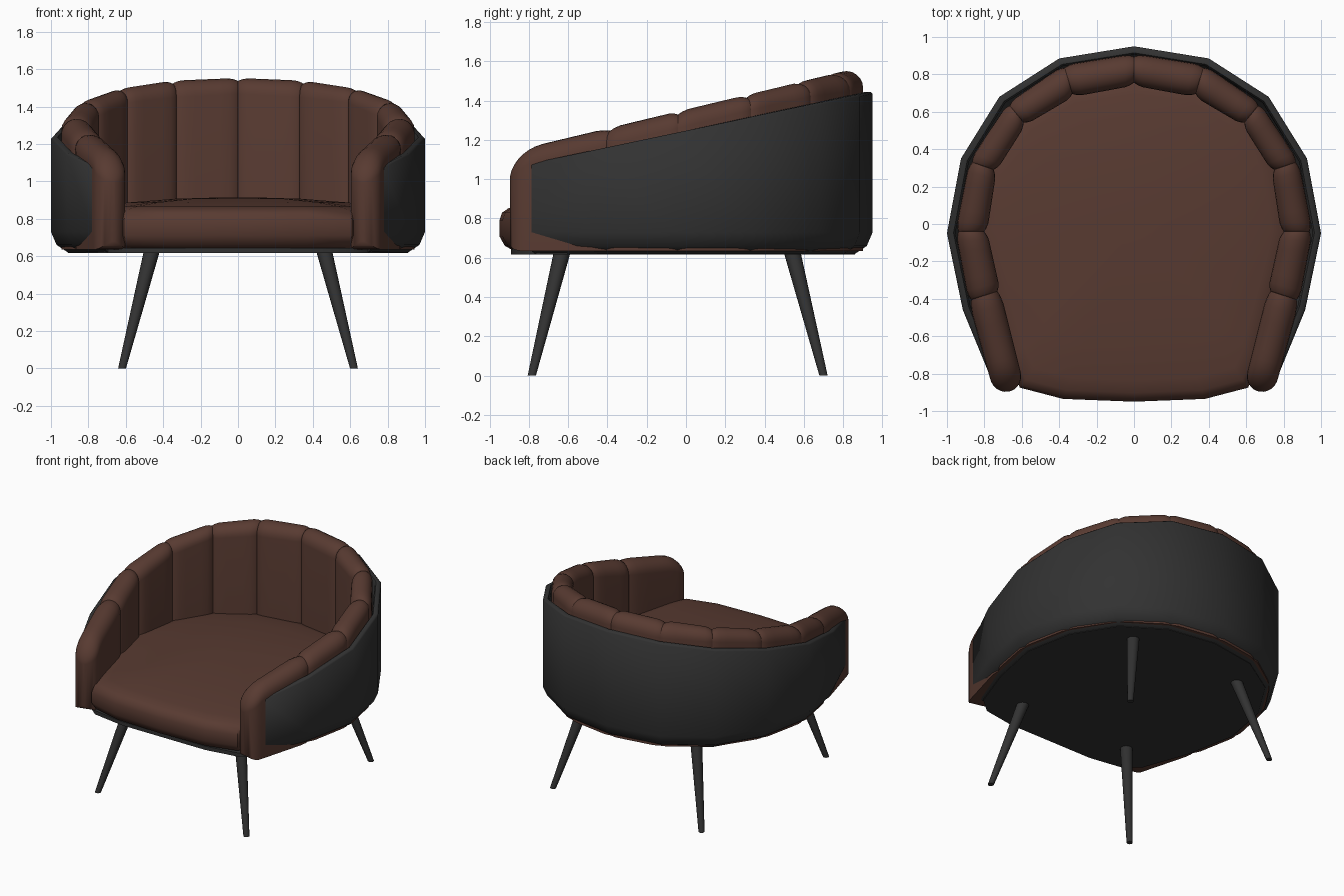
import bpy, bmesh, math
from mathutils import Vector

if "Cube" in bpy.data.objects:
    bpy.data.objects.remove(bpy.data.objects["Cube"])


def material(name, rgb):
    m = bpy.data.materials.new(name)
    m.diffuse_color = (*rgb, 1)
    m.use_nodes = True
    m.node_tree.nodes["Principled BSDF"].inputs["Base Color"].default_value = m.diffuse_color
    return m


BROWN = material("brown leather", (0.098, 0.043, 0.031))
BLACK = material("charcoal shell", (0.032, 0.032, 0.032))


def loft(name, rings, mat, mirror=False, angle=40):
    """Skin closed rings of equal length and cap both ends."""
    bm = bmesh.new()
    rows = [[bm.verts.new(p) for p in r] for r in rings]
    n = len(rows[0])
    for a, b in zip(rows, rows[1:]):
        for i in range(n):
            j = (i + 1) % n
            bm.faces.new((a[i], a[j], b[j], b[i]))
    bm.faces.new(rows[0][::-1])
    bm.faces.new(rows[-1])
    bmesh.ops.recalc_face_normals(bm, faces=bm.faces)
    me = bpy.data.meshes.new(name)
    bm.to_mesh(me)
    bm.free()
    me.materials.append(mat)
    for p in me.polygons:
        p.use_smooth = True
    me.set_sharp_from_angle(angle=math.radians(angle))
    ob = bpy.data.objects.new(name, me)
    bpy.context.collection.objects.link(ob)
    if mirror:
        mod = ob.modifiers.new("mirror", 'MIRROR')
        mod.use_mirror_merge = False
    return ob


def full(half):
    """Right half (back to front) -> whole path, left front to right front."""
    return [(-x, y) for x, y in half[:0:-1]] + half


def inset(p, d):
    v = Vector(p)
    return v * (1 - d / v.length)


# outer shell: wall section swept round the faceted plan
shell_plan = full([(0, 0.95), (0.40, 0.885), (0.72, 0.68), (0.925, 0.35), (1.0, -0.05),
                   (0.915, -0.46), (0.775, -0.80), (0.755, -0.835)])
rings = []
for k, p in enumerate(shell_plan):
    end = k in (0, len(shell_plan) - 1)
    top = 1.445 + 0.2086 * (p[1] - 0.95) - (0.04 if end else 0)
    section = [(0.14, 0.62), (0.09, 0.62), (0.03, 0.66), (0.0, 0.73), (0.0, top - 0.01),
               (0.01, top), (0.035, top), (0.045, top - 0.02), (0.05, 0.72), (0.14, 0.64)]
    rings.append([(*inset(p, d), z) for d, z in section])
loft("shell", rings, BLACK, angle=50)

# flat underside board
board = full([(0, 0.95), (0.40, 0.885), (0.72, 0.68), (0.925, 0.35), (1.0, -0.05),
              (0.915, -0.46), (0.775, -0.82)])
outline = [inset(p, 0.09) for p in board] + [Vector(p) for p in
           ((0.6, -0.85), (0.35, -0.89), (-0.35, -0.89), (-0.6, -0.85))]
loft("underside", [[(*p, z) for p in outline] for z in (0.617, 0.645)], BLACK)

# seat cushion with a slightly domed top
seat_plan = full([(0, 0.79), (0.36, 0.74), (0.62, 0.57), (0.78, 0.30), (0.84, -0.04),
                  (0.76, -0.39), (0.67, -0.74), (0.61, -0.875), (0.38, -0.935)]) + [(0, -0.95)]
levels = [(0.92, 0.635), (0.97, 0.66), (1, 0.71), (1, 0.79), (0.985, 0.83), (0.95, 0.853),
          (0.88, 0.867), (0.7, 0.887), (0.4, 0.907), (0.12, 0.914)]
loft("seat_cushion", [[(x * s, y * s, z) for x, y in seat_plan] for s, z in levels], BROWN)

# channelled back and arm pads, six per side
outer = [(0, 0.91), (0.375, 0.85), (0.675, 0.645), (0.88, 0.335), (0.955, -0.04), (0.885, -0.41),
         (0.745, -0.915)]
inner = [(0, 0.74), (0.325, 0.68), (0.58, 0.53), (0.735, 0.285), (0.785, -0.04), (0.715, -0.355),
         (0.585, -0.875)]


def pad_slice(o, i, half, top, bottom=0.635):
    c, n = (o + i) / 2, (o - i).normalized()
    pts = [(half, bottom)]
    for k in range(11):
        a = math.pi * k / 10
        pts.append((half * math.cos(a), top - half + half * math.sin(a)))
    pts.append((-half, bottom))
    return [(*(c + n * d), z) for d, z in pts]


for s in range(6):
    o0, o1 = Vector(outer[s]), Vector(outer[s + 1])
    i0, i1 = Vector(inner[s]), Vector(inner[s + 1])
    length = ((o1 + i1) / 2 - (o0 + i0) / 2).length
    last = s == 5
    ts = [0, 0.02, 0.06, 0.14, 0.3, 0.5, 0.7, 0.86, 0.94, 0.98, 1]
    if last:
        ts = ts[:6] + [1 - d / length for d in
                       (0.22, 0.17, 0.13, 0.1, 0.075, 0.05, 0.03, 0.015, 0.005, 0.0005)]
    rings = []
    for t in ts:
        o, i = o0.lerp(o1, t), i0.lerp(i1, t)
        half = (o - i).length / 2
        top = 1.345 + 0.24 * ((o.y + i.y) / 2 + 0.04)
        # seam pinch at joints
        e = t if last else min(t, 1 - t)
        pinch = 0.016 * max(0, 1 - e / 0.16) ** 2
        half -= pinch
        top -= pinch
        bottom = 0.635
        if last:
            # rounded front of the arm
            d = (1 - t) * length
            if d < 0.17:
                top -= 0.15 * (1 - math.sqrt(1 - (1 - d / 0.17) ** 2))
            if d < 0.085:
                q = math.sqrt(1 - (1 - d / 0.085) ** 2)
                half *= q
                bottom += 0.05 * (1 - q)
        rings.append(pad_slice(o, i, half, top, bottom))
    loft(f"pad_{s + 1}", rings, BROWN, mirror=True, angle=60)

# splayed tapered legs
for name, y_top, y_bot in (("front_leg", -0.63, -0.785), ("back_leg", 0.54, 0.70)):
    rings = []
    for x, y, z, r in ((0.62, y_bot, 0, 0.021), (0.46, y_top, 0.63, 0.043)):
        rings.append([(x + r * math.cos(a), y + r * math.sin(a), z)
                      for a in (math.tau * k / 16 for k in range(16))])
    loft(name, rings, BLACK, mirror=True)
